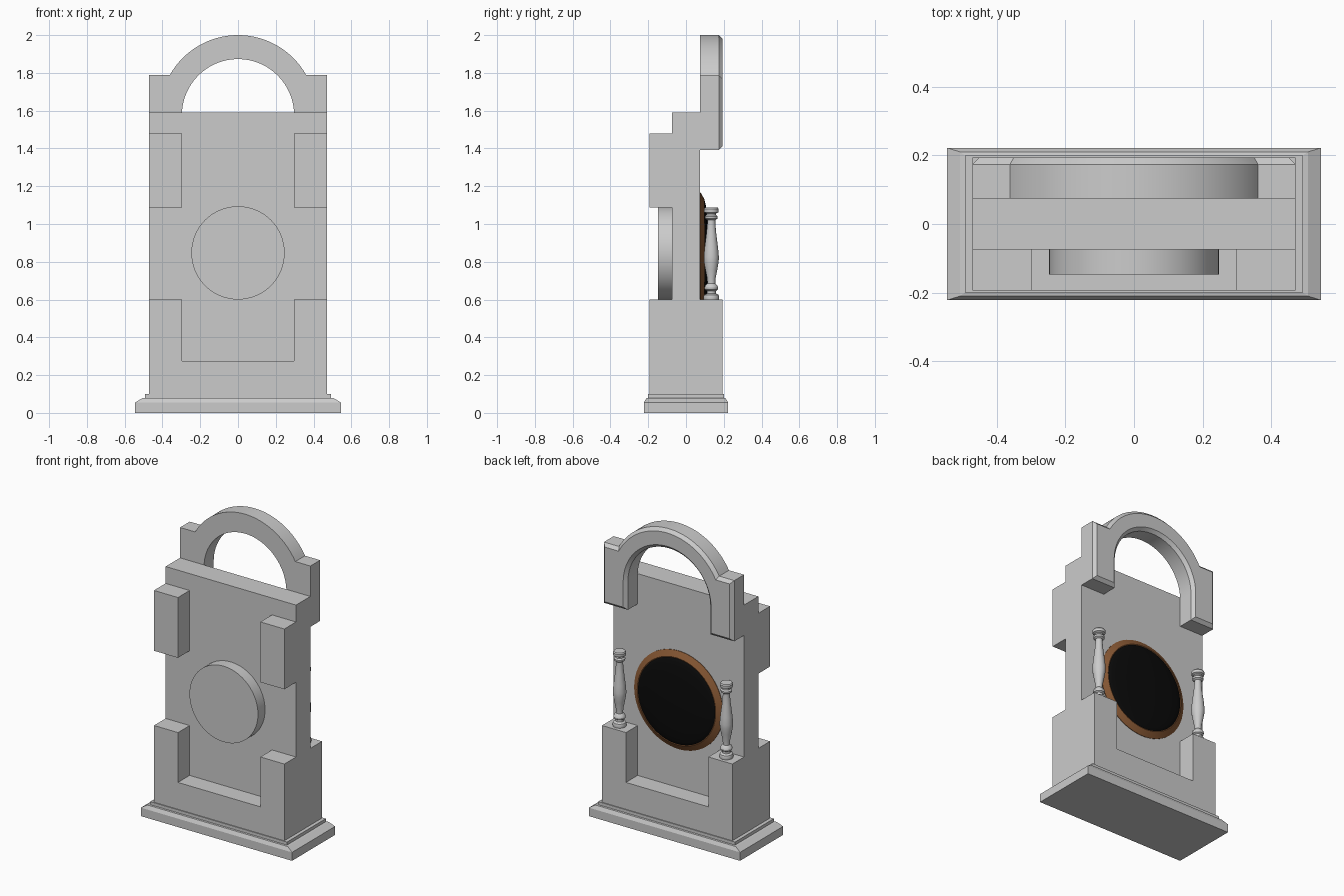
import bpy, bmesh
from math import sin, cos, pi, asin
from mathutils import Matrix

cube = bpy.data.objects.get("Cube")
if cube:
    bpy.data.objects.remove(cube, do_unlink=True)


def material(name, rgb):
    mat = bpy.data.materials.new(name)
    mat.use_nodes = True
    mat.diffuse_color = (*rgb, 1)
    mat.node_tree.nodes["Principled BSDF"].inputs["Base Color"].default_value = (*rgb, 1)
    return mat


GREY = material("stone grey", (0.6, 0.6, 0.6))
BROWN = material("wood brown", (0.25, 0.1, 0.035))
BLACK = material("dial black", (0.003, 0.003, 0.003))


def finish(name, bm, mat, smooth=False):
    bmesh.ops.recalc_face_normals(bm, faces=bm.faces)
    mesh = bpy.data.meshes.new(name)
    bm.to_mesh(mesh)
    bm.free()
    mesh.materials.append(mat)
    obj = bpy.data.objects.new(name, mesh)
    bpy.context.collection.objects.link(obj)
    if smooth:
        bpy.ops.object.select_all(action="DESELECT")
        obj.select_set(True)
        bpy.context.view_layer.objects.active = obj
        bpy.ops.object.shade_smooth_by_angle(angle=pi / 6)
    return obj


def prism(name, outline, y0, y1, chamfer=0, smooth=False):
    """Extrude an (x, z) outline from y0 to y1, optionally chamfering the y1 rim."""
    bm = bmesh.new()
    face = bm.faces.new([bm.verts.new((x, y0, z)) for x, z in outline])
    ext = bmesh.ops.extrude_face_region(bm, geom=[face], use_keep_orig=True)["geom"]
    bmesh.ops.translate(bm, vec=(0, y1 - y0, 0),
                        verts=[g for g in ext if isinstance(g, bmesh.types.BMVert)])
    bmesh.ops.recalc_face_normals(bm, faces=bm.faces)
    if chamfer:
        rim = [e for e in bm.edges if all(abs(v.co.y - y1) < 1e-5 for v in e.verts)]
        bmesh.ops.bevel(bm, geom=rim, offset=chamfer, segments=1, affect="EDGES")
    return finish(name, bm, GREY, smooth)


def rect(x0, x1, z0, z1):
    return [(x0, z0), (x1, z0), (x1, z1), (x0, z1)]


def lathe(name, profile, mat, place, steps=48):
    """Spin a (radius, height) profile about z, then place it."""
    bm = bmesh.new()
    verts = [bm.verts.new((r, 0, h)) for r, h in profile]
    edges = [bm.edges.new(pair) for pair in zip(verts, verts[1:])]
    bmesh.ops.spin(bm, geom=verts + edges, cent=(0, 0, 0), axis=(0, 0, 1),
                   angle=2 * pi, steps=steps, use_duplicate=False)
    bmesh.ops.remove_doubles(bm, verts=bm.verts, dist=1e-5)
    bm.transform(place)
    return finish(name, bm, mat, True)


def arc(radius, centre_z, start, end, n=48):
    angles = [start + (end - start) * i / n for i in range(n + 1)]
    return [(radius * cos(a), centre_z + radius * sin(a)) for a in angles]


W, IN, SLAB, DEEP = 0.47, 0.297, 0.074, 0.194

# Stepped plinth
bm = bmesh.new()
rings = []
for x, y, z in [(0.545, 0.222, 0), (0.545, 0.222, 0.055), (0.507, 0.21, 0.078),
                (0.493, 0.2, 0.08), (0.493, 0.2, 0.1)]:
    rings.append([bm.verts.new((sx * x, sy * y, z))
                  for sx, sy in ((-1, -1), (1, -1), (1, 1), (-1, 1))])
for low, high in zip(rings, rings[1:]):
    for i in range(4):
        j = (i + 1) % 4
        bm.faces.new((low[i], low[j], high[j], high[i]))
bm.faces.new(rings[0])
bm.faces.new(rings[-1])
finish("plinth", bm, GREY)

# Main slab, with a notched block on the front and back of its foot
prism("body_slab", rect(-W, W, 0.1, 1.59), -SLAB, SLAB)
notched = [(-W, 0.1), (W, 0.1), (W, 0.6), (IN, 0.6), (IN, 0.275),
           (-IN, 0.275), (-IN, 0.6), (-W, 0.6)]
prism("front_foot_block", notched, -DEEP, -SLAB)
prism("back_foot_block", notched, SLAB, DEEP)

# Upper front blocks
for side, s in (("left", 1), ("right", -1)):
    prism(side + "_upper_block", rect(s * IN, s * W, 1.087, 1.48), -DEEP, -SLAB)

# Shouldered arch with a chamfered back rim
R, TOP, SHOULDER = 0.414, 2.0, 1.788
CZ = TOP - R
a = asin((SHOULDER - CZ) / R)
arch = [(W, 1.392), (W, SHOULDER)] + arc(R, CZ, a, pi - a)
arch += [(-W, SHOULDER), (-W, 1.392), (-IN, 1.392)]
arch += arc(IN, 1.576, pi, 0) + [(IN, 1.392)]
prism("arch", arch, SLAB, DEEP, chamfer=0.02, smooth=True)

# Front disc, and the framed dial on the back
DISC_Z = 0.847
to_back = Matrix.Translation((0, SLAB, DISC_Z)) @ Matrix.Rotation(-pi / 2, 4, "X")
to_front = Matrix.Translation((0, -SLAB, DISC_Z)) @ Matrix.Rotation(pi / 2, 4, "X")
lathe("front_disc", [(0, 0), (0.247, 0), (0.247, 0.073), (0, 0.073)], GREY, to_front, 64)
lathe("dial_frame", [(0.32, 0), (0.32, 0.003), (0.283, 0.024), (0.27, 0.02), (0.27, 0)],
      BROWN, to_back, 64)
dome = [(0.281 * cos(t * pi / 16), 0.02 + 0.025 * sin(t * pi / 16)) for t in range(9)]
lathe("dial_glass", dome, BLACK, to_back, 64)

# Turned columns standing on the back foot block
baluster = [(0, 0), (0.04, 0), (0.042, 0.012), (0.038, 0.025), (0.024, 0.032), (0.024, 0.045),
            (0.034, 0.052), (0.036, 0.063), (0.032, 0.074), (0.021, 0.085), (0.022, 0.11),
            (0.032, 0.16), (0.039, 0.2), (0.04, 0.225), (0.036, 0.27), (0.026, 0.35),
            (0.021, 0.405), (0.021, 0.42), (0.033, 0.428), (0.034, 0.44), (0.026, 0.448),
            (0.026, 0.456), (0.038, 0.462), (0.039, 0.48), (0.034, 0.487), (0, 0.487)]
for side, s in (("left", 1), ("right", -1)):
    lathe(side + "_column", baluster, GREY, Matrix.Translation((s * 0.385, 0.134, 0.6)), 32)
